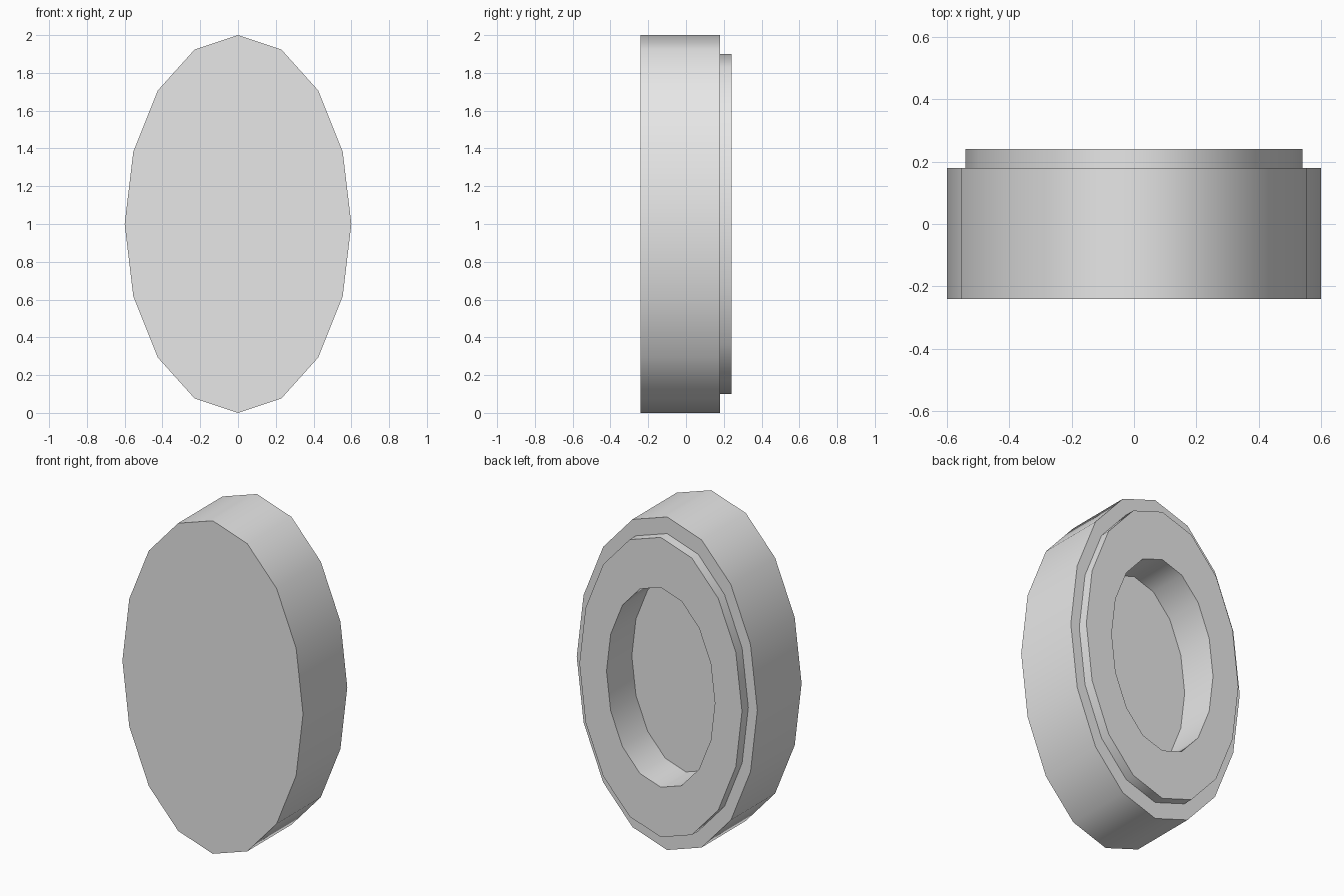
import bpy, bmesh, math

if "Cube" in bpy.data.objects:
    bpy.data.objects.remove(bpy.data.objects["Cube"])

SIDES = 16
HALF_WIDTH, HALF_HEIGHT = 0.6, 1.0

# Profile from front cap to recess floor: (scale of the oval, y position)
PROFILE = [
    (1.0, -0.24),  # front cap edge
    (1.0, 0.18),   # back edge of the body
    (0.9, 0.18),   # foot of the raised lip
    (0.9, 0.24),   # top of the raised lip
    (0.6, 0.24),   # mouth of the recess
    (0.6, 0.0),    # recess floor
]

grey = bpy.data.materials.new("plain grey")
grey.diffuse_color = (0.8, 0.8, 0.8, 1.0)
grey.use_nodes = True
grey.node_tree.nodes["Principled BSDF"].inputs["Base Color"].default_value = grey.diffuse_color


def oval_ring(bm, scale, y):
    angles = [2 * math.pi * i / SIDES for i in range(SIDES)]
    return [bm.verts.new((HALF_WIDTH * scale * math.cos(a), y,
                          1.0 + HALF_HEIGHT * scale * math.sin(a)))
            for a in angles]


# Oval disc with a stepped back lip and a round recess
bm = bmesh.new()
rings = [oval_ring(bm, s, y) for s, y in PROFILE]
for a, b in zip(rings, rings[1:]):
    for i in range(SIDES):
        j = (i + 1) % SIDES
        bm.faces.new((a[i], a[j], b[j], b[i]))
bm.faces.new(rings[0])    # front cap
bm.faces.new(rings[-1])   # recess floor
bmesh.ops.recalc_face_normals(bm, faces=bm.faces)

mesh = bpy.data.meshes.new("oval_disc")
bm.to_mesh(mesh)
bm.free()
mesh.materials.append(grey)
disc = bpy.data.objects.new("oval_disc", mesh)
bpy.context.collection.objects.link(disc)

# Smooth walls, crisp steps
bpy.context.view_layer.objects.active = disc
disc.select_set(True)
bpy.ops.object.shade_smooth_by_angle(angle=math.radians(50))
